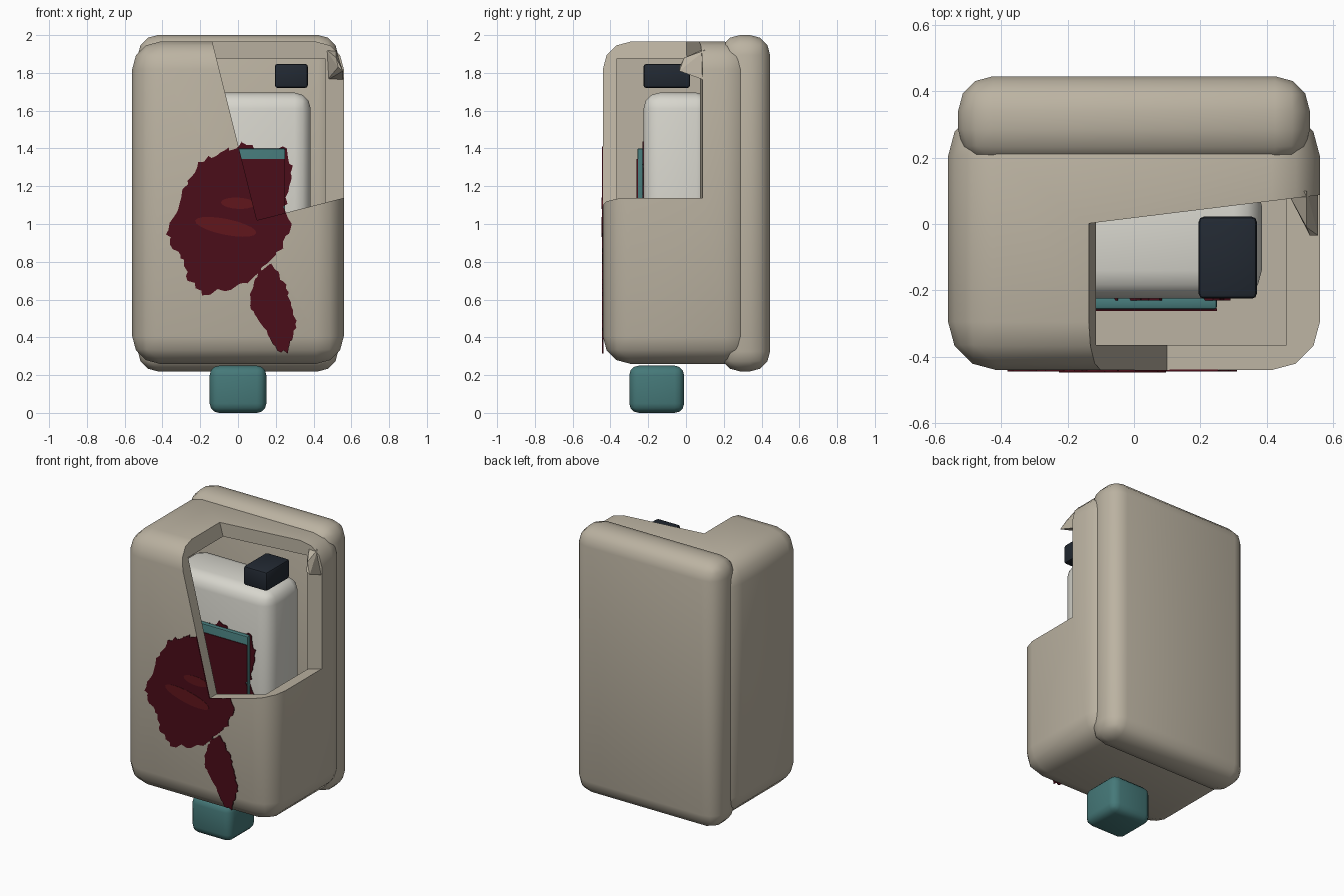
import bpy, bmesh, math, random
from mathutils import Vector

if "Cube" in bpy.data.objects:
    bpy.data.objects.remove(bpy.data.objects["Cube"])

random.seed(4)


def material(name, rgb):
    m = bpy.data.materials.new(name)
    m.diffuse_color = (*rgb, 1)
    m.use_nodes = True
    m.node_tree.nodes["Principled BSDF"].inputs["Base Color"].default_value = m.diffuse_color
    return m


BEIGE = material("beige_plastic", (0.50, 0.45, 0.36))
WHITE = material("refill_white", (0.68, 0.67, 0.61))
TEAL = material("teal", (0.06, 0.19, 0.19))
DARK = material("dark_latch", (0.016, 0.022, 0.032))
RED = material("dried_red", (0.07, 0.004, 0.010))
STREAK = material("red_streak", (0.12, 0.008, 0.012))


def finish(name, bm, mat):
    bmesh.ops.recalc_face_normals(bm, faces=bm.faces)
    me = bpy.data.meshes.new(name)
    bm.to_mesh(me)
    bm.free()
    ob = bpy.data.objects.new(name, me)
    bpy.context.collection.objects.link(ob)
    if mat:
        me.materials.append(mat)
    return ob


def box(name, lo, hi, bevel=0, seg=3, mat=None):
    bm = bmesh.new()
    bmesh.ops.create_cube(bm, size=1)
    for v in bm.verts:
        v.co = Vector([a + (b - a) * (c + 0.5) for a, b, c in zip(lo, hi, v.co)])
    if bevel:
        bmesh.ops.bevel(bm, geom=bm.edges[:], offset=bevel, segments=seg,
                        profile=0.5, affect='EDGES')
    return finish(name, bm, mat)


def prism(name, pts, front, back, mat=None):
    """Extrude an xz outline between two depths (functions of x)."""
    bm = bmesh.new()
    a = [bm.verts.new((x, front(x), z)) for x, z in pts]
    b = [bm.verts.new((x, back(x), z)) for x, z in pts]
    bm.faces.new(a)
    bm.faces.new(b)
    n = len(pts)
    for i in range(n):
        bm.faces.new((a[i], a[(i + 1) % n], b[(i + 1) % n], b[i]))
    return finish(name, bm, mat)


def boolean(ob, cutter, op='DIFFERENCE'):
    m = ob.modifiers.new("cut", 'BOOLEAN')
    m.object, m.operation, m.solver = cutter, op, 'EXACT'
    bpy.context.view_layer.objects.active = ob
    bpy.ops.object.modifier_apply(modifier=m.name)


def smooth(ob, angle=35):
    bpy.ops.object.select_all(action='DESELECT')
    ob.select_set(True)
    bpy.context.view_layer.objects.active = ob
    bpy.ops.object.shade_smooth_by_angle(angle=math.radians(angle))


def ragged(pts, steps=4, amount=0.012):
    """Subdivide an outline and jitter it."""
    out = []
    for (x0, z0), (x1, z1) in zip(pts, pts[1:] + pts[:1]):
        for k in range(steps):
            t = k / steps
            out.append((x0 + (x1 - x0) * t + random.uniform(-amount, amount),
                        z0 + (z1 - z0) * t + random.uniform(-amount, amount)))
    return out


def stain(name, pts, y, mat=RED, thick=0.005):
    return prism(name, pts, lambda x: y - thick, lambda x: y + 0.002, mat)


# back plate
smooth(box("back_plate", (-0.53, 0.18, 0.22), (0.53, 0.445, 2.0), 0.105, 3, BEIGE))

# hollow cover with the broken-away corner
cover = box("cover", (-0.56, -0.44, 0.26), (0.56, 0.35, 1.965), 0.145, 3, BEIGE)
cavity = box("cavity_cutter", (-0.46, -0.365, 0.36), (0.46, 0.24, 1.875))
opening = prism("opening_cutter",
                [(-0.17, 2.1), (0.10, 1.02), (0.80, 1.20), (0.80, 2.1)],
                lambda x: -0.7, lambda x: (x + 0.15) * 0.123)
boolean(cover, cavity)
boolean(cover, opening)
smooth(cover)

# jagged shard left at the upper corner of the break
bm = bmesh.new()
for x, y, z in [(0.47, 0.10, 1.76), (0.555, 0.10, 1.76), (0.46, 0.10, 1.93),
                (0.52, 0.10, 1.92), (0.555, -0.035, 1.81), (0.53, -0.035, 1.83),
                (0.52, -0.01, 1.88)]:
    bm.verts.new((x, y, z))
bmesh.ops.convex_hull(bm, input=bm.verts[:])
finish("cover_shard", bm, BEIGE)

# refill container, label, latch and nozzle
smooth(box("refill", (-0.385, -0.225, 0.36), (0.385, 0.14, 1.695), 0.085, 3, WHITE))
smooth(box("refill_label", (-0.25, -0.257, 0.75), (0.25, -0.222, 1.40), 0.008, 2, TEAL))
smooth(box("latch", (0.195, -0.225, 1.72), (0.37, 0.022, 1.848), 0.015, 2, DARK))
smooth(box("nozzle", (-0.15, -0.30, 0.0), (0.15, -0.01, 0.25), 0.05, 3, TEAL))

# main stain, laid on the cover, the label and the refill
splat = ragged([(0.03, 1.44), (0.08, 1.40), (0.18, 1.38), (0.25, 1.41), (0.28, 1.30),
                (0.27, 1.20), (0.25, 1.09), (0.28, 0.98), (0.23, 0.88), (0.16, 0.79),
                (0.06, 0.69), (-0.03, 0.66), (-0.18, 0.63), (-0.26, 0.71),
                (-0.28, 0.80), (-0.34, 0.87), (-0.37, 0.95), (-0.34, 1.05),
                (-0.30, 1.15), (-0.25, 1.25), (-0.19, 1.34), (-0.10, 1.38),
                (-0.04, 1.40)])
cover_stain = stain("cover_stain", splat, -0.44)
boolean(cover_stain, opening)
label_stain = stain("label_stain", splat, -0.257)
clip = box("label_clip", (-0.25, -0.4, 0.75), (0.25, -0.1, 1.345))
boolean(label_stain, clip, 'INTERSECT')
stain("refill_stain", splat, -0.225)

# drip below the stain
stain("drip", ragged([(0.17, 0.79), (0.22, 0.73), (0.26, 0.66), (0.28, 0.57),
                      (0.31, 0.47), (0.28, 0.39), (0.27, 0.32), (0.21, 0.33),
                      (0.16, 0.41), (0.10, 0.50), (0.06, 0.57), (0.08, 0.70),
                      (0.12, 0.75)], 4, 0.008), -0.44)

# paler streaks on the stain
for i, (cx, cz, rx, rz, tilt) in enumerate([(0.0, 1.11, 0.09, 0.03, -0.05),
                                            (-0.065, 0.985, 0.165, 0.042, -0.2)]):
    ring = []
    for k in range(20):
        a = math.tau * k / 20
        u, w = rx * math.cos(a), rz * math.sin(a)
        ring.append((cx + u * math.cos(tilt) - w * math.sin(tilt),
                     cz + u * math.sin(tilt) + w * math.cos(tilt)))
    streak = stain(f"streak_{i + 1}", ring, -0.444, STREAK, 0.003)
    boolean(streak, opening)

for helper in (cavity, opening, clip):
    bpy.data.objects.remove(helper)
